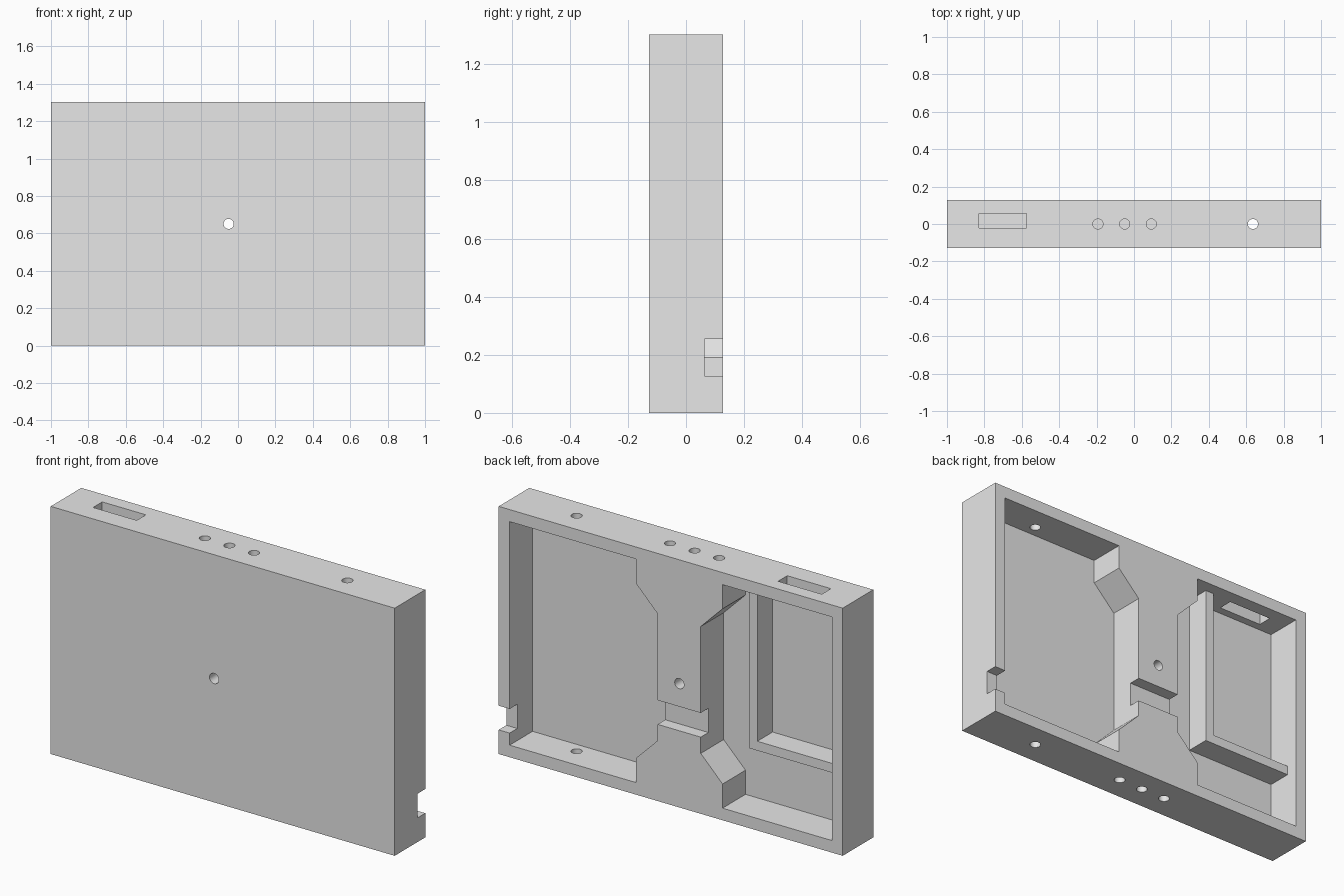
import bpy
import bmesh
import math

cube = bpy.data.objects.get("Cube")
if cube:
    bpy.data.objects.remove(cube, do_unlink=True)

U = 2 / 31.5            # wall thickness, the module of the whole design
W, H, D = 1.0, 20.5 * U, 2 * U
MID = -0.05             # centre line of the solid spine

grey = bpy.data.materials.new("plain grey")
grey.use_nodes = True
grey.diffuse_color = (0.8, 0.8, 0.8, 1)
grey.node_tree.nodes["Principled BSDF"].inputs["Base Color"].default_value = (0.8, 0.8, 0.8, 1)


def prism(name, profile, y0, y1):
    """Extrude an x-z profile from y0 to y1."""
    bm = bmesh.new()
    face = bm.faces.new([bm.verts.new((x, y0, z)) for x, z in profile])
    new = bmesh.ops.extrude_face_region(bm, geom=[face])["geom"]
    moved = [g for g in new if isinstance(g, bmesh.types.BMVert)]
    bmesh.ops.translate(bm, verts=moved, vec=(0, y1 - y0, 0))
    bmesh.ops.recalc_face_normals(bm, faces=bm.faces)
    mesh = bpy.data.meshes.new(name)
    bm.to_mesh(mesh)
    bm.free()
    mesh.materials.append(grey)
    obj = bpy.data.objects.new(name, mesh)
    bpy.context.collection.objects.link(obj)
    return obj


def box(name, x0, x1, y0, y1, z0, z1):
    return prism(name, [(x0, z0), (x1, z0), (x1, z1), (x0, z1)], y0, y1)


def drill(location, length, along_y=False):
    bpy.ops.mesh.primitive_cylinder_add(
        vertices=32, radius=0.027, depth=length, location=location,
        rotation=(math.pi / 2 if along_y else 0, 0, 0))
    obj = bpy.context.object
    obj.name = "hole_cutter"
    obj.data.materials.append(grey)
    return obj


def combine(target, tool, operation):
    """Apply a boolean and discard the tool."""
    tool.hide_render = True
    mod = target.modifiers.new("shape", 'BOOLEAN')
    mod.operation, mod.solver, mod.object = operation, 'EXACT', tool
    bpy.context.view_layer.objects.active = target
    bpy.ops.object.modifier_apply(modifier=mod.name)
    bpy.data.objects.remove(tool, do_unlink=True)


def pocket(name, outer, wide, narrow):
    """Pocket whose inner side steps towards the spine with chamfers."""
    lower = [(outer, U), (wide, U), (wide, 3 * U), (narrow, 5 * U)]
    upper = [(x, H - z) for x, z in reversed(lower)]
    return prism(name, lower + upper, -U, 0.3)


# Solid housing block
housing = box("housing", -W, W, -D, D, 0, H)

# Two chamfered pockets open to the back
cutters = [
    pocket("left_pocket", W - U, W - 12.55 * U, W - 14.55 * U),
    pocket("right_pocket", -W + U, W - 20.5 * U, W - 18.5 * U),
    # Channel across the spine and notch in the left wall
    box("channel", MID - 0.15, MID + 0.15, U, 0.3, 0.403, 0.530),
    box("side_notch", W - 1.5 * U, W + 0.1, U, 0.3, 2 * U, 4 * U),
    # Slot through the top wall
    box("top_slot", -0.828, -0.574, -0.021, 0.055, H - 1.5 * U, H + 0.1),
    # Hole through the spine from front to back
    drill((MID, 0, H / 2), 1, along_y=True),
]

# Holes in the top and bottom edges: one through the wall, three blind
for z in (0, H):
    cutters.append(drill((0.636, 0, z), 3 * U))
    for offset in (-2.25 * U, 0, 2.25 * U):
        cutters.append(drill((MID + offset, 0, z), 5 * U))

for cutter in cutters:
    combine(housing, cutter, 'DIFFERENCE')

# L-shaped partition standing on the right pocket floor
x0, x1 = W - 22.2 * U, W - 22.98 * U
z0, z1 = 6.05 * U, 6.82 * U
end, top = -W + U / 2, H - U / 2
partition = prism("partition", [(x0, z0), (x0, top), (x1, top), (x1, z1),
                                (end, z1), (end, z0)], -1.5 * U, U)
combine(housing, partition, 'UNION')

# Smooth hole walls, crisp edges elsewhere
bpy.ops.object.select_all(action='DESELECT')
housing.select_set(True)
bpy.context.view_layer.objects.active = housing
bpy.ops.object.shade_smooth_by_angle(angle=math.radians(30))
